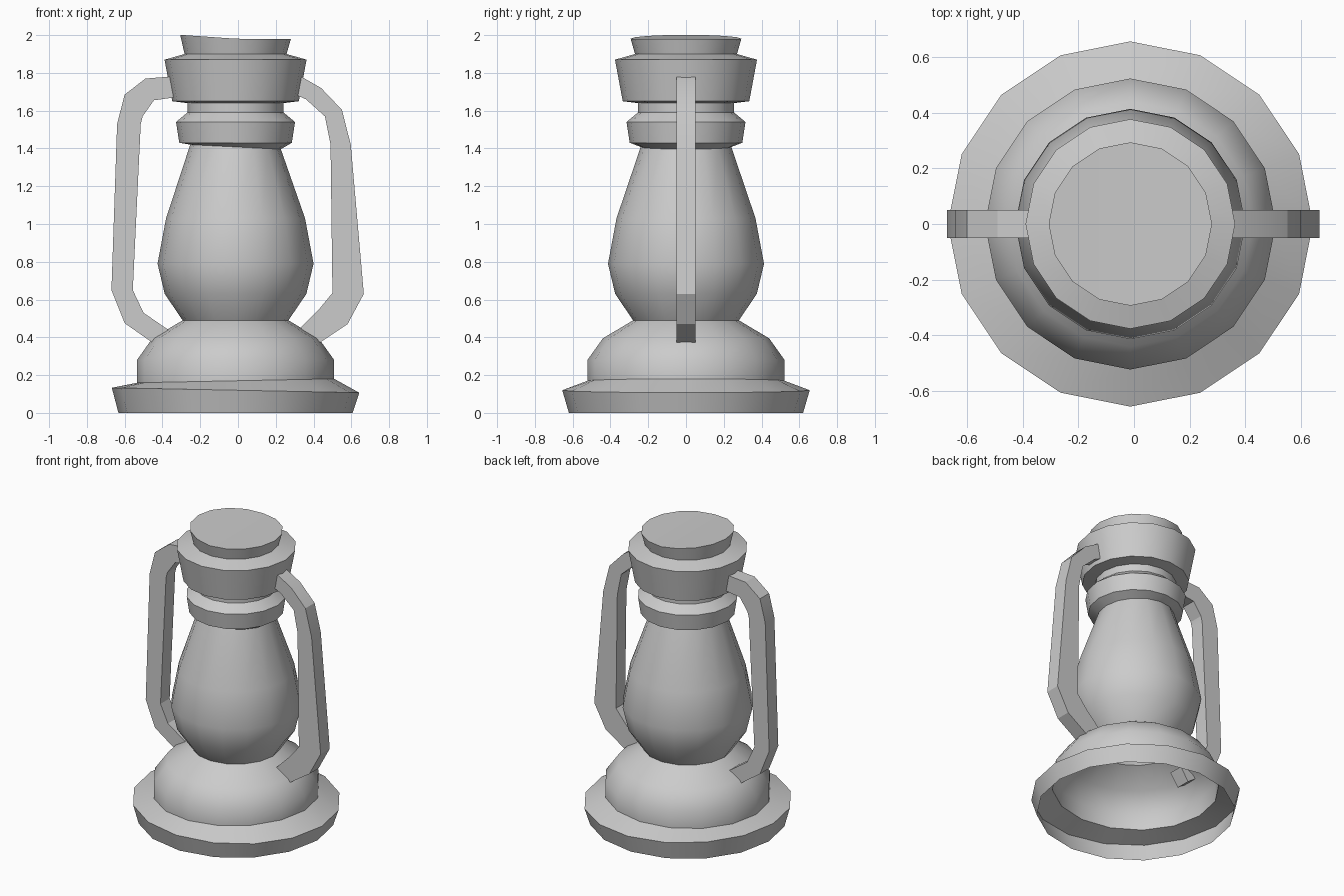
import bpy, bmesh, math

if "Cube" in bpy.data.objects:
    bpy.data.objects.remove(bpy.data.objects["Cube"])

SIDES = 16
CENTRE_X = -0.013

grey = bpy.data.materials.new("plain grey")
grey.use_nodes = True
grey.diffuse_color = (0.6, 0.6, 0.6, 1)
grey.node_tree.nodes["Principled BSDF"].inputs["Base Color"].default_value = grey.diffuse_color


def finish(name, bm, angle):
    bmesh.ops.recalc_face_normals(bm, faces=bm.faces)
    mesh = bpy.data.meshes.new(name)
    bm.to_mesh(mesh)
    bm.free()
    mesh.materials.append(grey)
    obj = bpy.data.objects.new(name, mesh)
    bpy.context.collection.objects.link(obj)
    bpy.ops.object.select_all(action="DESELECT")
    obj.select_set(True)
    bpy.context.view_layer.objects.active = obj
    bpy.ops.object.shade_smooth_by_angle(angle=math.radians(angle))
    return obj


def lathe(name, profile, cap=False):
    """Turn (radius, height, slope across x) rings into a surface."""
    bm = bmesh.new()
    rings = []
    for radius, height, slope in profile:
        ring = []
        for i in range(SIDES):
            a = math.tau * i / SIDES
            x = radius * math.cos(a)
            ring.append(bm.verts.new((x + CENTRE_X, radius * math.sin(a), height + slope * x)))
        rings.append(ring)
    for low, high in zip(rings, rings[1:]):
        for i in range(SIDES):
            j = (i + 1) % SIDES
            bm.faces.new((low[i], low[j], high[j], high[i]))
    if cap:
        # Lid is bent up slightly on one side of its middle
        top = rings[-1]
        for v in top:
            v.co.z += 0.07 * max(0, -v.co.x)
        half, quarter = SIDES // 2, SIDES // 4
        bm.faces.new(top[quarter:quarter + half + 1])
        bm.faces.new(top[quarter + half:] + top[:quarter + 1])
    return finish(name, bm, 40)


def strap(name, outer, inner, half_width=0.05):
    """Flat handle between an outer and an inner outline in the xz plane."""
    bm = bmesh.new()
    loops = []
    for (ox, oz), (ix, iz) in zip(outer, inner):
        loops.append([bm.verts.new(p) for p in (
            (ox, -half_width, oz), (ox, half_width, oz),
            (ix, half_width, iz), (ix, -half_width, iz))])
    for a, b in zip(loops, loops[1:]):
        for i in range(4):
            j = (i + 1) % 4
            bm.faces.new((a[i], a[j], b[j], b[i]))
    bm.faces.new(loops[0])
    bm.faces.new(loops[-1])
    return finish(name, bm, 20)


# Foot rim and fuel tank, open underneath
lathe("base", [(0.62, 0, 0), (0.655, 0.12, -0.02), (0.522, 0.17, 0.02),
               (0.522, 0.28, 0), (0.44, 0.395, 0), (0.28, 0.49, 0)])

# Glass globe
lathe("globe", [(0.28, 0.49, 0), (0.375, 0.63, 0), (0.413, 0.79, 0),
                (0.368, 1.03, 0), (0.24, 1.408, -0.05)])

# Collar, neck, chimney and lid
lathe("chimney", [(0.24, 1.408, -0.05), (0.298, 1.43, 0), (0.315, 1.54, 0),
                  (0.255, 1.59, 0), (0.255, 1.64, 0), (0.335, 1.65, 0),
                  (0.376, 1.87, 0), (0.27, 1.90, 0), (0.293, 1.98, 0)], cap=True)

# Side handles
strap("right_handle",
      [(-0.30, 1.785), (-0.49, 1.77), (-0.60, 1.685), (-0.64, 1.53),
       (-0.67, 0.65), (-0.60, 0.475), (-0.40, 0.335)],
      [(-0.30, 1.675), (-0.445, 1.655), (-0.505, 1.57), (-0.515, 1.53),
       (-0.557, 0.65), (-0.50, 0.53), (-0.34, 0.42)])
strap("left_handle",
      [(0.30, 1.80), (0.44, 1.72), (0.55, 1.605), (0.597, 1.42),
       (0.666, 0.63), (0.58, 0.47), (0.43, 0.37)],
      [(0.27, 1.70), (0.36, 1.66), (0.46, 1.57), (0.49, 1.42),
       (0.50, 0.635), (0.43, 0.55), (0.33, 0.45)])
